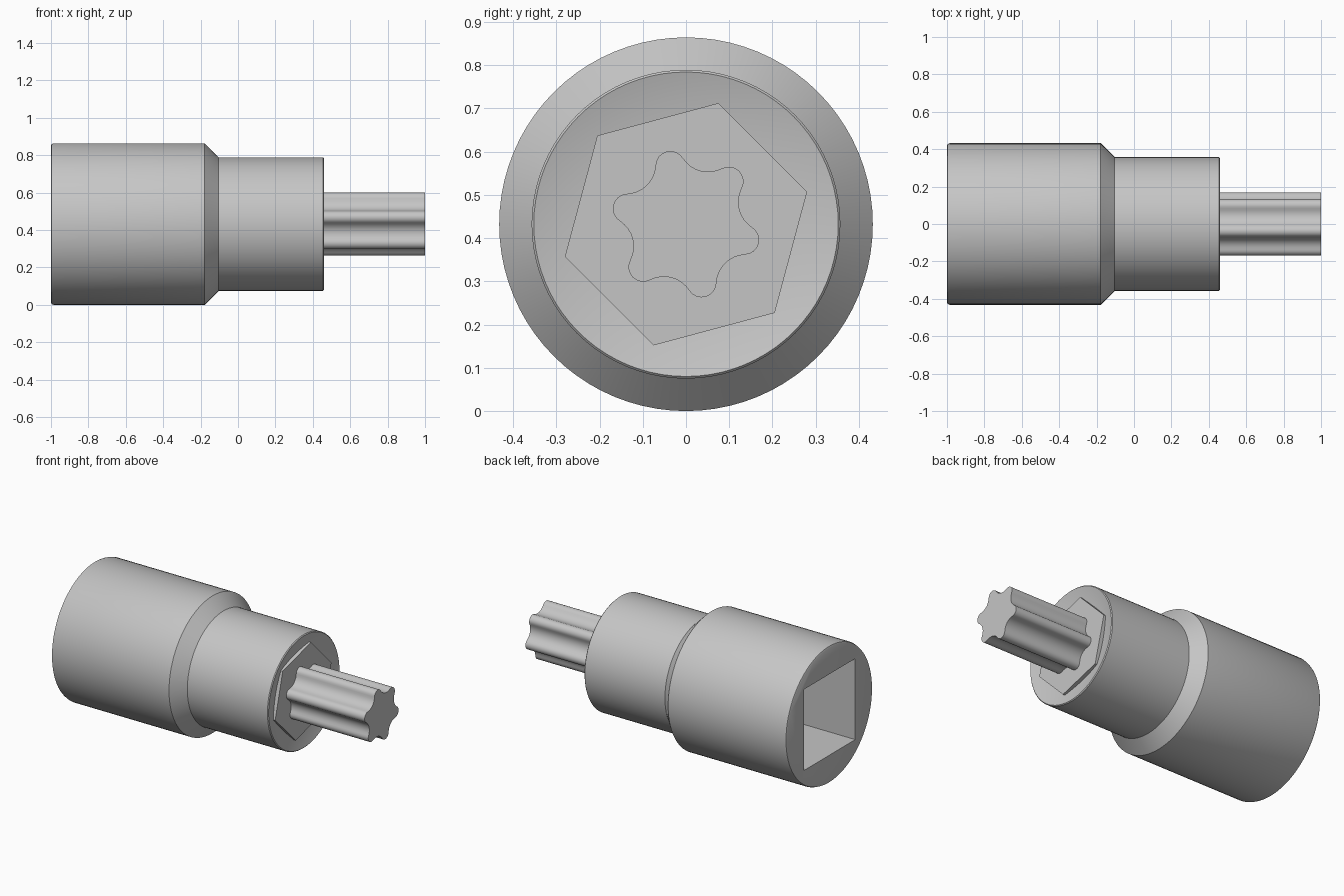
import bpy
from math import sin, cos, pi, radians, atan2

cube = bpy.data.objects.get("Cube")
if cube:
    bpy.data.objects.remove(cube, do_unlink=True)

RADIUS = 0.432   # also the height of the axis

steel = bpy.data.materials.new("brushed_steel")
steel.use_nodes = True
colour = (0.56, 0.56, 0.56, 1)
steel.diffuse_color = colour
steel.node_tree.nodes["Principled BSDF"].inputs["Base Color"].default_value = colour


def make(name, verts, faces):
    mesh = bpy.data.meshes.new(name)
    mesh.from_pydata(verts, [], faces)
    mesh.materials.append(steel)
    obj = bpy.data.objects.new(name, mesh)
    bpy.context.collection.objects.link(obj)
    return obj


def skin(name, rings):
    """Join equal-sized rings of points along x and cap both ends."""
    n = len(rings[0])
    verts = [p for ring in rings for p in ring]
    faces = [(k * n + i, k * n + (i + 1) % n, (k + 1) * n + (i + 1) % n, (k + 1) * n + i)
             for k in range(len(rings) - 1) for i in range(n)]
    faces = [f[::-1] for f in faces]
    faces.append(tuple(range(n))[::-1])
    faces.append(tuple(range(len(verts) - n, len(verts))))
    faces = [f if j >= len(faces) - 2 else f[::-1] for j, f in enumerate(faces)]
    return make(name, verts, faces)


def ring(x, outline):
    return [(x, y, RADIUS + z) for y, z in outline]


def polygon(r, n, start=0):
    return [(r * cos(start + 2 * pi * i / n), r * sin(start + 2 * pi * i / n)) for i in range(n)]


def smooth(obj):
    bpy.ops.object.select_all(action="DESELECT")
    obj.select_set(True)
    bpy.context.view_layer.objects.active = obj
    bpy.ops.object.shade_smooth_by_angle(angle=radians(30))


# Stepped sleeve with a shallow dished front
profile = [(-1, 0.42), (-0.996, 0.428), (-0.985, RADIUS), (-0.178, RADIUS),
           (-0.103, 0.357), (0.455, 0.357), (0.46, 0.352), (0.425, 0.23)]
body = skin("socket_body", [ring(x, polygon(r, 80)) for x, r in profile])

# Square drive hole in the rear
half = 0.255
cutter = skin("drive_hole_cutter",
              [ring(x, polygon(half * 2 ** 0.5, 4, pi / 4)) for x in (-1.1, -0.25)])
cutter.hide_render = True
cut = body.modifiers.new("drive_hole", "BOOLEAN")
cut.operation = "DIFFERENCE"
cut.solver = "EXACT"
cut.object = cutter
bpy.context.view_layer.objects.active = body
bpy.ops.object.modifier_apply(modifier=cut.name)
bpy.data.objects.remove(cutter, do_unlink=True)
smooth(body)

# Hexagonal shank of the bit, seated in the dish
skin("hex_shank", [ring(x, polygon(0.29, 6, radians(15))) for x in (0.3, 0.455)])

# Six-lobed bit: tangent convex and concave arcs
lobe_r, lobe_c = 0.034, 0.14
valley_r, valley_c = 0.068, 0.196
meet = atan2(valley_c * sin(pi / 6), valley_c * cos(pi / 6) - lobe_c)
STEPS = 8
star = []
for k in range(6):
    turn = radians(45 + 60 * k)
    for i in range(STEPS + 1):
        a = turn + meet * (2 * i / STEPS - 1)
        star.append((lobe_c * cos(turn) + lobe_r * cos(a),
                     lobe_c * sin(turn) + lobe_r * sin(a)))
    mid = turn + pi / 6
    sweep = meet - pi / 6
    for i in range(1, STEPS):
        a = mid + pi + sweep * (1 - 2 * i / STEPS)
        star.append((valley_c * cos(mid) + valley_r * cos(a),
                     valley_c * sin(mid) + valley_r * sin(a)))
smooth(skin("star_bit", [ring(x, star) for x in (0.4, 1)]))
